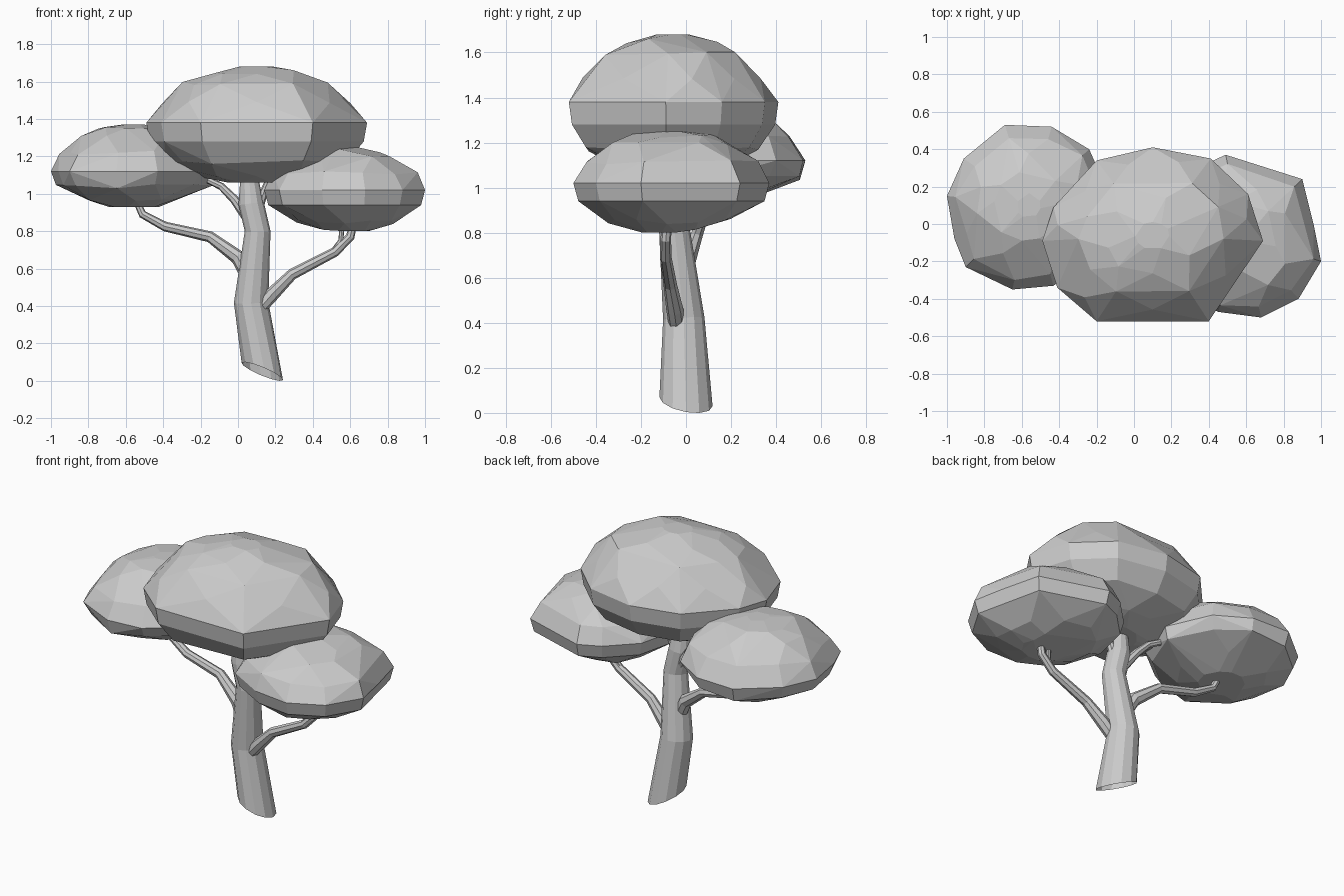
import bpy, bmesh, random
from math import radians, sin, cos, pi
from mathutils import Vector

random.seed(4)


def finish(bm, name):
    bmesh.ops.recalc_face_normals(bm, faces=bm.faces[:])
    mesh = bpy.data.meshes.new(name)
    bm.to_mesh(mesh)
    bm.free()
    obj = bpy.data.objects.new(name, mesh)
    bpy.context.collection.objects.link(obj)
    return obj


def limb(name, path, sides, first_normal=None):
    """Tapered tube through (x, y, z, radius) points, open where it starts."""
    bm = bmesh.new()
    pts = [Vector(p[:3]) for p in path]
    rings = []
    for i, p in enumerate(pts):
        n = (pts[min(i + 1, len(pts) - 1)] - pts[max(i - 1, 0)]).normalized()
        if i == 0 and first_normal:
            n = Vector(first_normal).normalized()
        u = Vector((0, 1, 0))
        u = (u - n * u.dot(n)).normalized()
        v = n.cross(u)
        r = path[i][3]
        rings.append([bm.verts.new(p + r * (u * cos(2 * pi * k / sides) + v * sin(2 * pi * k / sides)))
                      for k in range(sides)])
    for a, b in zip(rings, rings[1:]):
        for k in range(sides):
            j = (k + 1) % sides
            bm.faces.new((a[k], a[j], b[j], b[k]))
    bm.faces.new(rings[-1])
    return finish(bm, name)


def foliage(name, center, outline, profile):
    """Faceted clump: plan outline scaled through (z, scale) levels, wrapped in a hull."""
    bm = bmesh.new()
    c = Vector(center)
    pts = [Vector(p) for p in outline]
    for i, (z, s) in enumerate(profile):
        for k, p in enumerate(pts):
            f, dz = s, 0
            if s < 0.95:
                # Inner levels are staggered and slightly irregular
                if i % 2:
                    p = (p + pts[(k + 1) % len(pts)]) / 2
                f = s * random.uniform(0.97, 1.05)
                if s > 0.3:
                    dz = random.uniform(-0.012, 0.012)
            q = c + (p - c) * f
            bm.verts.new((q.x, q.y, z + dz))
    bmesh.ops.convex_hull(bm, input=bm.verts[:])
    loose = [v for v in bm.verts if not v.link_faces]
    bmesh.ops.delete(bm, geom=loose, context='VERTS')
    bmesh.ops.dissolve_limit(bm, angle_limit=radians(5), verts=bm.verts[:], edges=bm.edges[:])
    return finish(bm, name)


# Leaning trunk with a slanted cut at the base
limb("trunk", [(0.13, 0.0, 0.05, 0.12), (0.07, -0.01, 0.42, 0.092), (0.105, -0.05, 0.80, 0.069),
               (0.07, -0.05, 0.95, 0.068), (0.05, -0.06, 1.2, 0.03)], 12, (0.42, 0.2, 1))

# Branches
limb("left_branch", [(0.06, -0.02, 0.55, 0.04), (0.0, 0.0, 0.66, 0.04), (-0.15, 0.04, 0.77, 0.03),
                     (-0.39, 0.06, 0.825, 0.026), (-0.51, 0.08, 0.89, 0.022), (-0.56, 0.1, 1.0, 0.018)], 8)
limb("right_branch", [(0.11, -0.04, 0.38, 0.035), (0.18, -0.05, 0.46, 0.038), (0.29, -0.07, 0.57, 0.03),
                      (0.52, -0.09, 0.69, 0.026), (0.60, -0.09, 0.77, 0.024), (0.63, -0.08, 0.9, 0.018)], 8)
limb("right_twig", [(0.50, -0.09, 0.68, 0.016), (0.55, -0.09, 0.75, 0.014), (0.56, -0.08, 0.88, 0.012)], 8)
limb("upper_left_branch", [(0.06, -0.03, 0.86, 0.03), (-0.02, 0.0, 0.97, 0.024), (-0.09, 0.02, 1.04, 0.02),
                           (-0.24, 0.06, 1.11, 0.015)], 8)
limb("upper_right_branch", [(0.10, -0.05, 0.9, 0.03), (0.135, -0.05, 1.0, 0.022), (0.2, -0.06, 1.15, 0.018)], 8)

# Foliage clumps
foliage("centre_foliage", (0.10, -0.06),
        [(-0.2, -0.52), (0.4, -0.52), (0.69, -0.09), (0.61, 0.16), (0.41, 0.35), (0.10, 0.41),
         (-0.2, 0.34), (-0.43, 0.09), (-0.49, -0.09), (-0.41, -0.34)],
        [(1.06, 0.25), (1.10, 0.52), (1.17, 0.80), (1.28, 0.97), (1.38, 1.0), (1.49, 0.87),
         (1.59, 0.66), (1.65, 0.44), (1.68, 0.15)])
foliage("left_foliage", (-0.56, 0.1),
        [(-1.0, 0.15), (-0.91, 0.35), (-0.69, 0.53), (-0.44, 0.52), (-0.24, 0.40), (-0.12, 0.13),
         (-0.2, -0.15), (-0.43, -0.33), (-0.65, -0.35), (-0.9, -0.23), (-0.96, -0.08)],
        [(0.93, 0.3), (0.97, 0.60), (1.04, 0.92), (1.12, 1.0), (1.22, 0.86), (1.30, 0.65),
         (1.35, 0.42), (1.37, 0.15)])
foliage("right_foliage", (0.58, -0.06),
        [(0.14, -0.1), (0.2, 0.15), (0.36, 0.31), (0.49, 0.37), (0.9, 0.24), (0.96, 0.0),
         (1.0, -0.2), (0.88, -0.4), (0.68, -0.5), (0.45, -0.47), (0.22, -0.34)],
        [(0.81, 0.32), (0.85, 0.64), (0.94, 0.95), (1.02, 1.0), (1.11, 0.87), (1.19, 0.65),
         (1.23, 0.42), (1.25, 0.15)])
